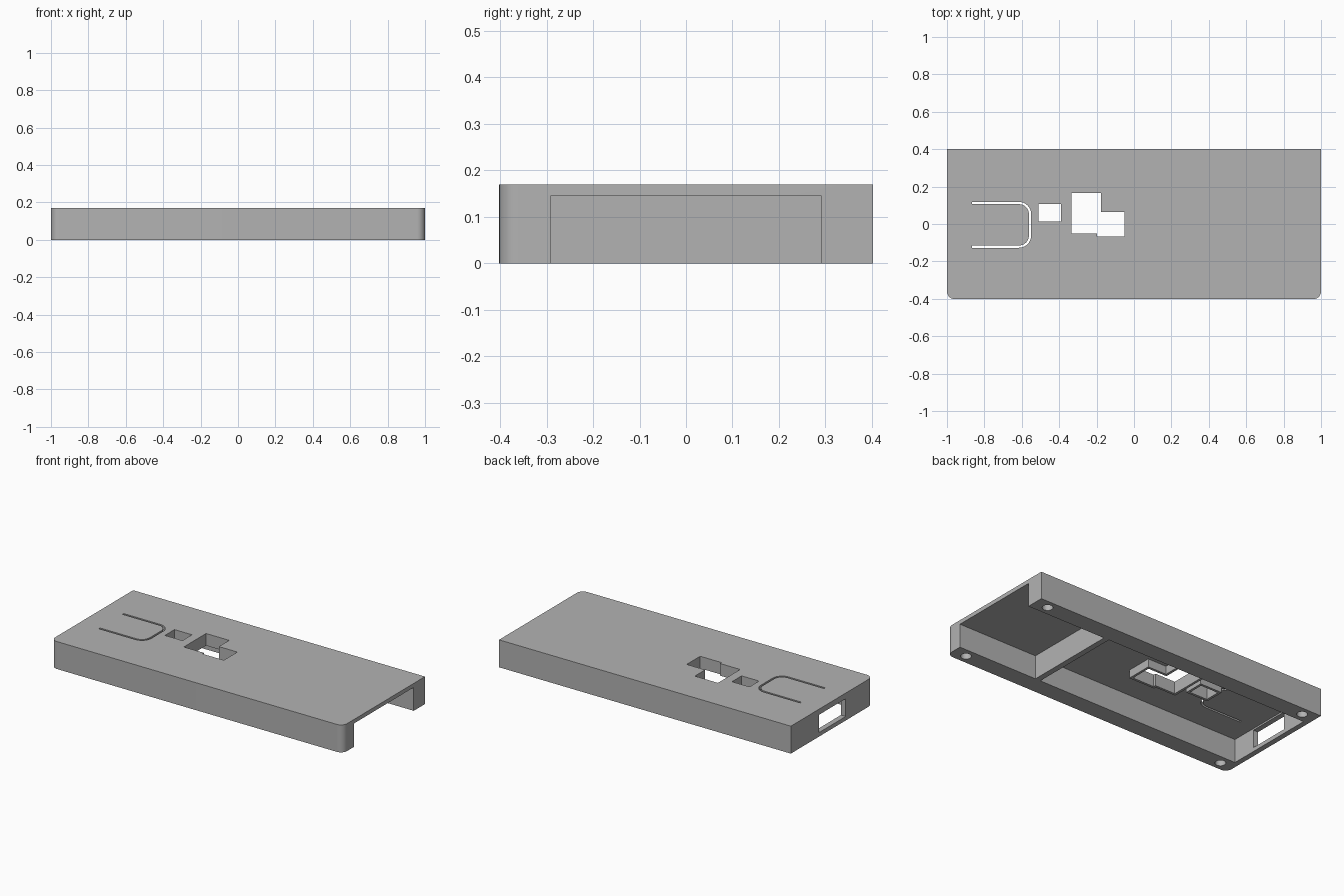
import bpy, bmesh
from math import sin, cos, pi, radians

old = bpy.data.objects.get("Cube")
if old:
    bpy.data.objects.remove(old, do_unlink=True)

grey = bpy.data.materials.new("plain grey")
grey.use_nodes = True
grey.diffuse_color = (0.45, 0.45, 0.45, 1)
grey.node_tree.nodes["Principled BSDF"].inputs["Base Color"].default_value = (0.45, 0.45, 0.45, 1)

WIDTH, DEPTH, HEIGHT = 1.0, 0.402, 0.17     # half width, half depth, full height
CEILING = 0.145                             # underside of the top plate
BELOW, ABOVE = -0.1, 0.3                    # overshoot of cutters


def arc(cx, cy, r, start, end, steps=10):
    angles = [radians(start + (end - start) * i / steps) for i in range(steps + 1)]
    return [(cx + r * cos(a), cy + r * sin(a)) for a in angles]


def rect(x0, x1, y0, y1):
    return [(x0, y0), (x1, y0), (x1, y1), (x0, y1)]


def prism(name, outline, z0, z1):
    """Extrude a flat outline from z0 up to z1."""
    bm = bmesh.new()
    base = bm.faces.new([bm.verts.new((x, y, z0)) for x, y in outline])
    top = bmesh.ops.extrude_face_region(bm, geom=[base])["geom"]
    verts = [v for v in top if isinstance(v, bmesh.types.BMVert)]
    bmesh.ops.translate(bm, verts=verts, vec=(0, 0, z1 - z0))
    bmesh.ops.recalc_face_normals(bm, faces=bm.faces)
    mesh = bpy.data.meshes.new(name)
    bm.to_mesh(mesh)
    bm.free()
    mesh.materials.append(grey)
    obj = bpy.data.objects.new(name, mesh)
    bpy.context.collection.objects.link(obj)
    return obj


def combine(target, tool, operation):
    """Apply one boolean and discard the tool."""
    tool.hide_render = True
    mod = target.modifiers.new("cut", "BOOLEAN")
    mod.operation, mod.solver, mod.object = operation, "EXACT", tool
    graph = bpy.context.evaluated_depsgraph_get()
    result = bpy.data.meshes.new_from_object(target.evaluated_get(graph))
    target.modifiers.remove(mod)
    target.data = result
    bpy.data.objects.remove(tool, do_unlink=True)


def cut(target, name, outline, z0, z1):
    combine(target, prism(name, outline, z0, z1), "DIFFERENCE")


# Outer block, rounded at the two front corners
R = 0.042
outline = (arc(-WIDTH + R, -DEPTH + R, R, 180, 270) + arc(WIDTH - R, -DEPTH + R, R, 270, 360)
           + [(WIDTH, DEPTH), (-WIDTH, DEPTH)])
case = prism("case_shell", outline, 0, HEIGHT)

# Underside compartments: one open at the end, one closed, with a rib between
cut(case, "open_bay", rect(0.46, 1.2, -0.292, 0.292), BELOW, CEILING)
cut(case, "main_bay", rect(-0.967, 0.425, -0.292, 0.292), BELOW, CEILING)

# Port window in the end wall
cut(case, "port_window", rect(-1.2, -0.9, -0.135, 0.125), 0.025, 0.135)

# Openings in the top plate, each with a collar hanging underneath
openings = [(-0.51, -0.39, 0.013, 0.107),
            (-0.335, -0.177, -0.052, 0.166),
            (-0.197, -0.05, -0.067, 0.065)]
RIM = 0.015
for x0, x1, y0, y1 in openings:
    collar = prism("collar", rect(x0 - RIM, x1 + RIM, y0 - RIM, y1 + RIM), 0.095, 0.158)
    combine(case, collar, "UNION")
for box in openings:
    cut(case, "opening", rect(*box), BELOW, ABOVE)

# U-shaped slot that frees a flexible push tab
X_END, X_BEND, Y_LOW, Y_HIGH = -0.865, -0.615, -0.127, 0.118
OUTER, SLOT = 0.065, 0.012
INNER = OUTER - SLOT
low, high = Y_LOW + OUTER, Y_HIGH - OUTER
slot = ([(X_END, Y_LOW)] + arc(X_BEND, low, OUTER, 270, 360) + arc(X_BEND, high, OUTER, 0, 90)
        + [(X_END, Y_HIGH), (X_END, Y_HIGH - SLOT)]
        + arc(X_BEND, high, INNER, 90, 0) + arc(X_BEND, low, INNER, 360, 270)
        + [(X_END, Y_LOW + SLOT)])
cut(case, "tab_slot", slot, 0.1, ABOVE)

# Blind holes in the corners of the underside
for sx in (-1, 1):
    for sy in (-1, 1):
        hole = arc(sx * 0.91, sy * 0.348, 0.03, 0, 360, 32)[:-1]
        cut(case, "corner_hole", hole, BELOW, 0.12)

# Smooth the rounded parts and keep the edges crisp
bpy.ops.object.select_all(action="DESELECT")
case.select_set(True)
bpy.context.view_layer.objects.active = case
bpy.ops.object.shade_smooth_by_angle(angle=radians(30))
